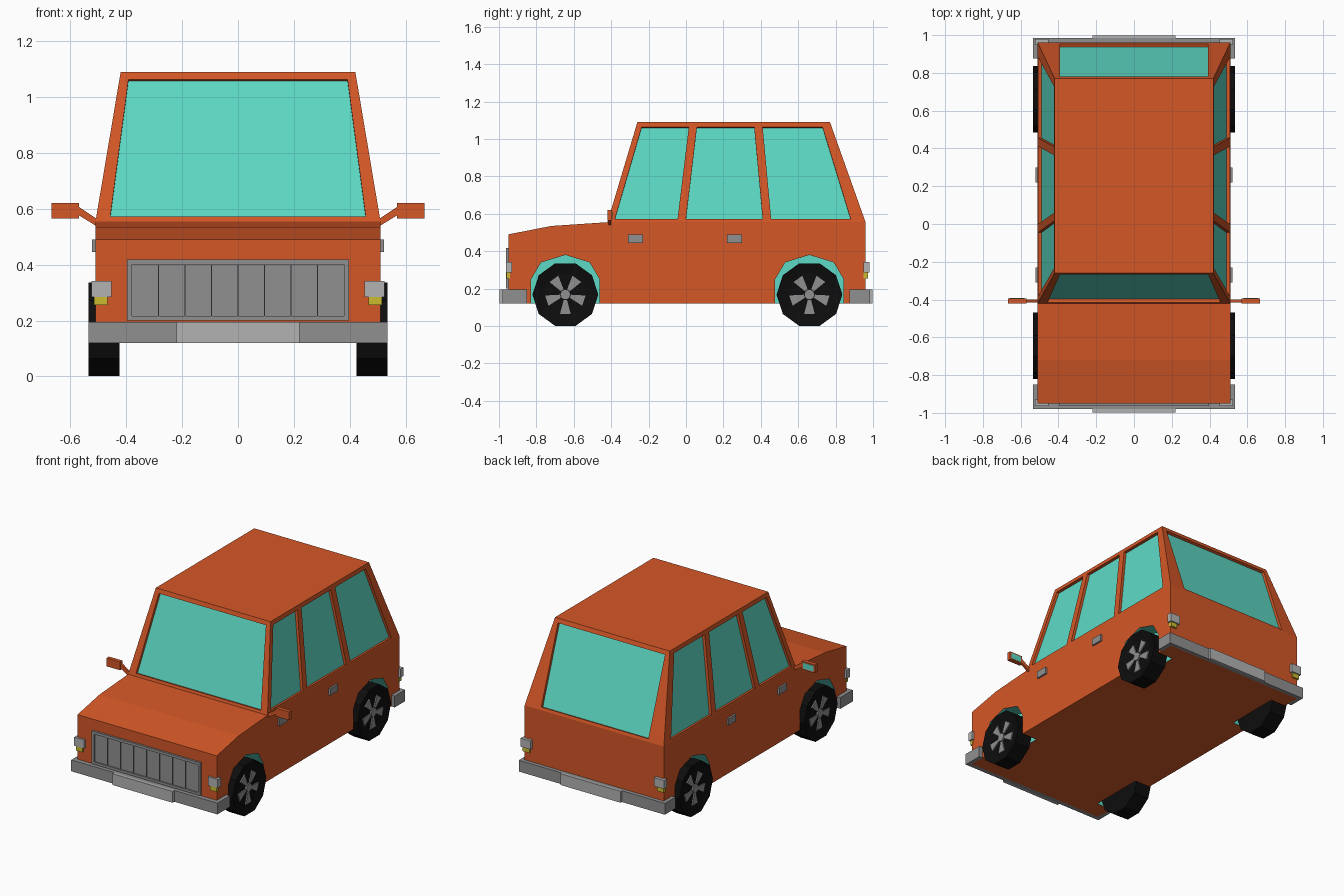
import bpy, bmesh, math
from mathutils import Vector

if "Cube" in bpy.data.objects:
    bpy.data.objects.remove(bpy.data.objects["Cube"])


def mat(name, r, g, b):
    m = bpy.data.materials.new(name)
    m.diffuse_color = (r, g, b, 1)
    m.use_nodes = True
    m.node_tree.nodes["Principled BSDF"].inputs["Base Color"].default_value = m.diffuse_color
    return m


PAINT = mat("paint", 0.66, 0.095, 0.02)
GLASS = mat("glass", 0.11, 0.70, 0.56)
RUBBER = mat("rubber", 0.004, 0.004, 0.004)
AMBER = mat("amber", 0.6, 0.5, 0.03)
LIGHT = mat("light_grey", 0.45, 0.45, 0.45)
GREY = mat("grey", 0.28, 0.28, 0.28)


def finish(name, bm, *mats, mirror=False):
    bmesh.ops.recalc_face_normals(bm, faces=bm.faces)
    me = bpy.data.meshes.new(name)
    bm.to_mesh(me)
    bm.free()
    for m in mats:
        me.materials.append(m)
    ob = bpy.data.objects.new(name, me)
    bpy.context.collection.objects.link(ob)
    if mirror:
        ob.modifiers.new("Mirror", 'MIRROR').use_mirror_merge = False
    return ob


def prism(bm, pts, a, b, side=0, end=0):
    """Polygon swept from offset a to offset b; end = material of the face at b."""
    A = [bm.verts.new(Vector(p) + Vector(a)) for p in pts]
    B = [bm.verts.new(Vector(p) + Vector(b)) for p in pts]
    n = len(pts)
    bm.faces.new(A).material_index = side
    bm.faces.new(B[::-1]).material_index = end
    for i in range(n):
        j = (i + 1) % n
        bm.faces.new((A[j], A[i], B[i], B[j])).material_index = side


def add_box(bm, x, y, z):
    prism(bm, [(x[0], y[0], z[0]), (x[1], y[0], z[0]), (x[1], y[1], z[0]), (x[0], y[1], z[0])],
          (0, 0, 0), (0, 0, z[1] - z[0]))


def boxes(name, material, *dims, mirror=False):
    bm = bmesh.new()
    for d in dims:
        add_box(bm, *d)
    return finish(name, bm, material, mirror=mirror)


# Body shell: lower side profile plus tapered cabin
prof = [(-.95, .12), (-.95, .49), (-.72, .535), (-.42, .555), (.96, .555), (.96, .12),
        (-.26, 1.09), (.77, 1.09)]
bm = bmesh.new()
sides = [[bm.verts.new((s * (.42 if i > 5 else .51), y, z)) for i, (y, z) in enumerate(prof)]
         for s in (1, -1)]
for v in sides:
    bm.faces.new(v[:6])
    bm.faces.new((v[3], v[6], v[7], v[4]))
ring = [0, 1, 2, 3, 6, 7, 4, 5]
R, L = sides
for i, j in zip(ring, ring[1:] + ring[:1]):
    bm.faces.new((R[i], R[j], L[j], L[i]))
body = finish("body", bm, PAINT, GLASS)

# Window recesses and wheel wells, cut in one go
ZB, ZT = .573, 1.063
cut = bmesh.new()
AXLES = (-.645, .66)


def side_x(z):
    return .51 - (z - .555) / .535 * .09


def pane(pts, normal, depth=.018):
    n = Vector(normal).normalized()
    prism(cut, pts, n * .012, n * -depth, 0, 1)


for s in (1, -1):
    for b0, b1, t1, t0 in ((-.38, -.045, .015, -.237), (.0, .41, .365, .058),
                           (.455, .88, .73, .41)):
        pane([(s * side_x(z), y, z) for y, z in ((b0, ZB), (b1, ZB), (t1, ZT), (t0, ZT))],
             (s * .535, 0, .09))
    for c in AXLES:
        arch = [(-.183, .05), (-.183, .25), (-.13, .34), (0, .38), (.13, .34), (.183, .25), (.183, .05)]
        prism(cut, [(s * .51, c + y, z) for y, z in arch], (s * .05, 0, 0), (s * -.11, 0, 0), 1, 1)


def end_pane(y0, y1, wb, wt, normal):
    def yy(z):
        return y0 + (y1 - y0) * (z - .555) / .535
    pane([(-wb, yy(ZB), ZB), (wb, yy(ZB), ZB), (wt, yy(ZT), ZT), (-wt, yy(ZT), ZT)], normal)


end_pane(-.42, -.26, .457, .392, (0, -.535, .16))
end_pane(.96, .77, .392, .392, (0, .535, .19))
cutter = finish("cutter", cut, PAINT, GLASS)
cutter.hide_render = True
mod = body.modifiers.new("Cuts", 'BOOLEAN')
mod.operation = 'DIFFERENCE'
mod.solver = 'EXACT'
mod.object = cutter
bpy.context.view_layer.objects.active = body
bpy.ops.object.modifier_apply(modifier=mod.name)
bpy.data.objects.remove(cutter)

# Bumpers wrapping round the corners, with a raised centre piece
BZ = (.12, .195)
for name, face, outer, tip, wrap in (("front", -.95, -.98, -.998, -.85), ("rear", .96, .985, .998, .875)):
    f0, f1 = sorted((face, outer))
    boxes(name + "_bumper", GREY, ((-.535, .535), (f0, f1), BZ))
    boxes(name + "_bumper_end", GREY, ((.505, .535), sorted((face, wrap)), BZ), mirror=True)
    boxes(name + "_bumper_centre", LIGHT, ((-.22, .22), sorted((outer, tip)), BZ))

# Grille: frame, back panel and thin upright slats
boxes("grille_frame", GREY,
      ((-.397, .397), (-.963, -.945), (.40, .418)), ((-.397, .397), (-.963, -.945), (.2, .216)),
      ((-.397, -.38), (-.963, -.945), (.216, .40)), ((.38, .397), (-.963, -.945), (.216, .40)))
boxes("grille_panel", GREY, ((-.38, .38), (-.954, -.945), (.216, .40)))
boxes("grille_slats", GREY,
      *[((x - .002, x + .002), (-.961, -.953), (.216, .40)) for x in [(i - 3) * .095 for i in range(7)]])

# Lamps, indicators and door handles
for name, y, yi in (("front", (-.963, -.93), (-.96, -.94)), ("rear", (.948, .98), (.95, .972))):
    boxes(name + "_lamp", LIGHT, ((.453, .525), y, (.285, .342)), mirror=True)
    boxes(name + "_indicator", AMBER, ((.467, .515), yi, (.255, .285)), mirror=True)
boxes("door_handles", GREY, *[((.505, .522), (y, y + .08), (.445, .49)) for y in (-.31, .22)], mirror=True)

# Wing mirrors on slanted arms
bm = bmesh.new()
add_box(bm, (.57, .668), (-.42, -.395), (.565, .62))
prism(bm, [(.5, 0, .56), (.51, 0, .54), (.575, 0, .58), (.575, 0, .61)], (0, -.415, 0), (0, -.4, 0))
finish("wing_mirror", bm, PAINT, mirror=True)
boxes("mirror_glass", GLASS, ((.58, .658), (-.398, -.393), (.573, .612)), mirror=True)

# Wheels: ten-sided tyre with dished face, five flared spokes and a hub
for name, c in zip(("front", "rear"), AXLES):
    def at(r, a, x):
        return (x, c + r * math.cos(a), .168 + r * math.sin(a))
    bm = bmesh.new()
    prism(bm, [at(.176, math.tau * i / 10, 0) for i in range(10)], (.425, 0, 0), (.536, 0, 0))
    bmesh.ops.recalc_face_normals(bm, faces=bm.faces)
    cap = [f for f in bm.faces if f.normal.x > .9]
    bmesh.ops.inset_region(bm, faces=cap, thickness=.055, use_even_offset=True)
    bmesh.ops.translate(bm, verts=cap[0].verts, vec=(-.014, 0, 0))
    finish(name + "_tyre", bm, RUBBER, mirror=True)
    bm = bmesh.new()
    for k in range(5):
        a = -math.pi / 2 + k * math.tau / 5
        prism(bm, [at(.03, a - .3, 0), at(.108, a - .27, 0), at(.108, a + .27, 0), at(.03, a + .3, 0)],
              (.515, 0, 0), (.53, 0, 0))
    prism(bm, [at(.028, math.tau * i / 10, 0) for i in range(10)], (.515, 0, 0), (.534, 0, 0))
    finish(name + "_spokes", bm, GREY, mirror=True)
